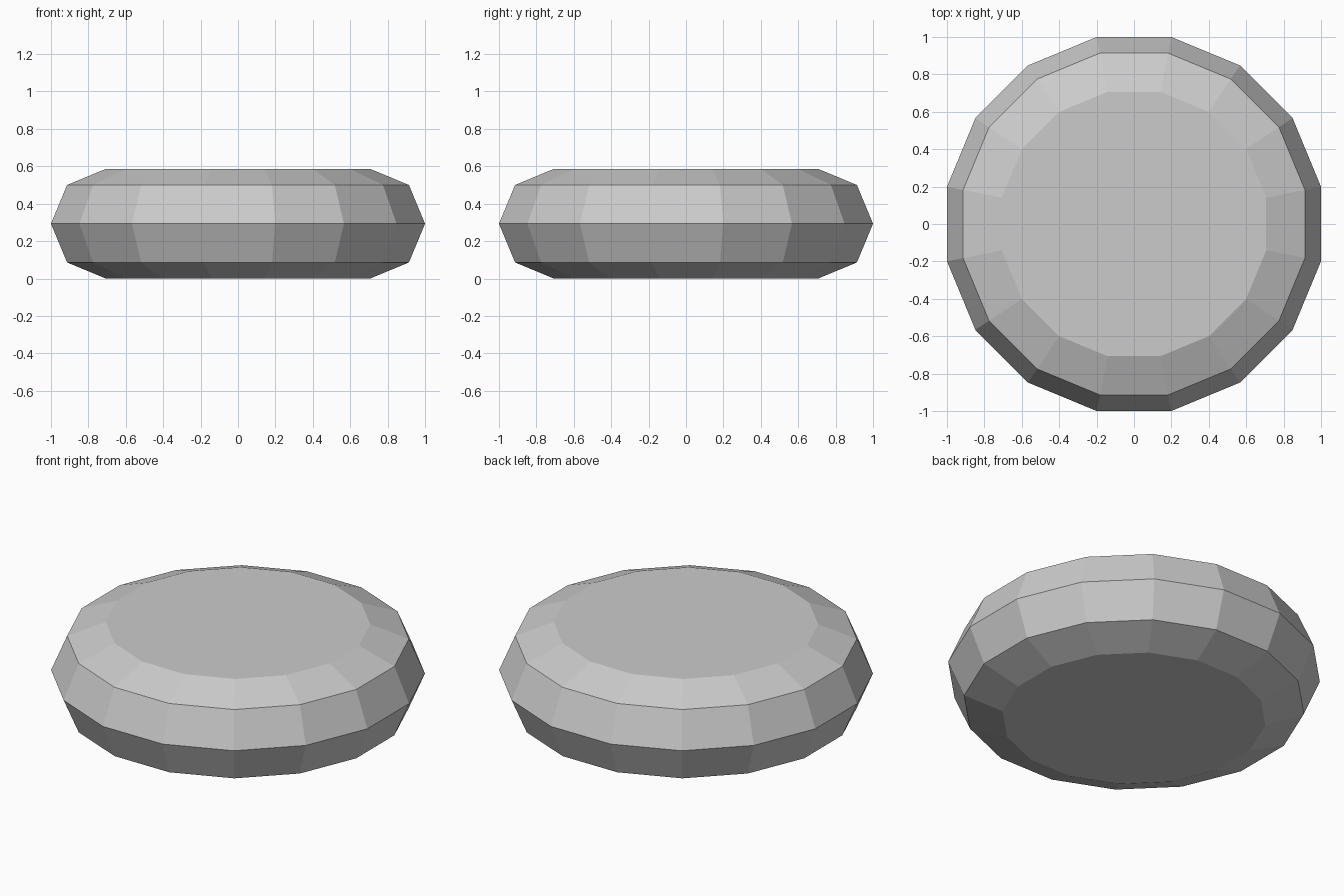
import bpy, bmesh, math

if "Cube" in bpy.data.objects:
    bpy.data.objects.remove(bpy.data.objects["Cube"])

SIDES = 16
# half profile of the rounded rim: (distance to flat side, height)
PROFILE = [(0.707, 0.0), (0.914, 0.086), (1.0, 0.293), (0.914, 0.5), (0.707, 0.586)]


def lathe(name, profile, sides):
    """Stack polygon rings, bridge them and cap both ends flat."""
    bm = bmesh.new()
    rings = []
    for apothem, z in profile:
        r = apothem / math.cos(math.pi / sides)
        angles = [2 * math.pi * (i + 0.5) / sides for i in range(sides)]
        rings.append([bm.verts.new((r * math.cos(a), r * math.sin(a), z)) for a in angles])
    for low, high in zip(rings, rings[1:]):
        for i in range(sides):
            j = (i + 1) % sides
            bm.faces.new((low[i], low[j], high[j], high[i]))
    bm.faces.new(rings[0][::-1])
    bm.faces.new(rings[-1])
    mesh = bpy.data.meshes.new(name)
    bm.to_mesh(mesh)
    bm.free()
    obj = bpy.data.objects.new(name, mesh)
    bpy.context.collection.objects.link(obj)
    return obj


# flat round cushion-shaped disc
lathe("rounded_disc", PROFILE, SIDES)
